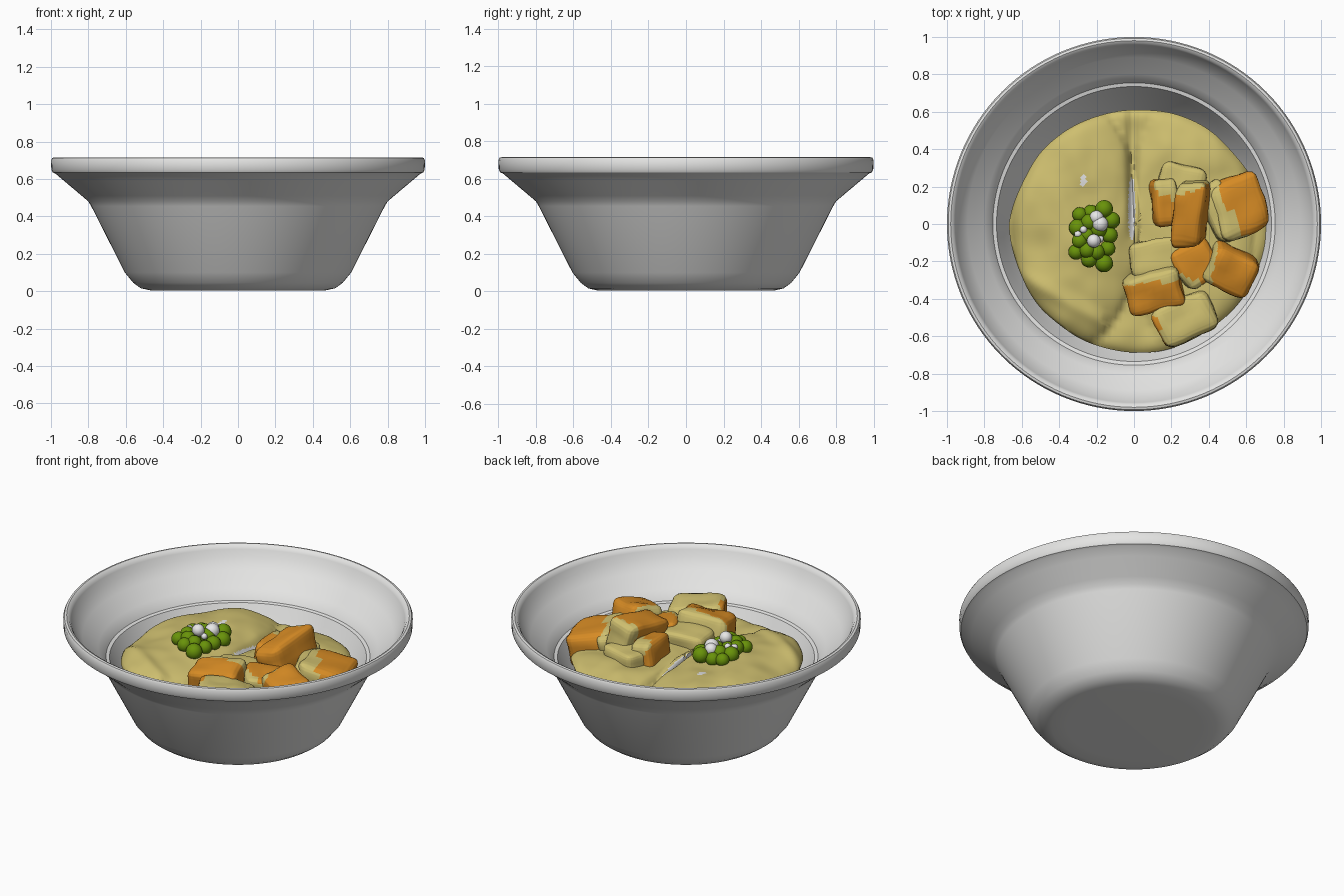
import bpy, bmesh, math, random
from mathutils import Vector, Euler, noise

if "Cube" in bpy.data.objects:
    bpy.data.objects.remove(bpy.data.objects["Cube"])

random.seed(4)

def material(name, rgb):
    m = bpy.data.materials.new(name)
    m.diffuse_color = (*rgb, 1)
    m.use_nodes = True
    m.node_tree.nodes["Principled BSDF"].inputs["Base Color"].default_value = m.diffuse_color
    return m

WHITE = material("white ceramic", (0.78, 0.78, 0.77))
SAUCE = material("curry sauce", (0.62, 0.52, 0.16))
CARROT = material("carrot orange", (0.68, 0.26, 0.018))
PEA = material("pea green", (0.14, 0.29, 0.003))
RICE = material("rice white", (0.8, 0.8, 0.8))

def finish(bm, name, mats, angle=60):
    bmesh.ops.recalc_face_normals(bm, faces=bm.faces)
    me = bpy.data.meshes.new(name)
    bm.to_mesh(me)
    bm.free()
    ob = bpy.data.objects.new(name, me)
    bpy.context.collection.objects.link(ob)
    for m in mats:
        me.materials.append(m)
    bpy.ops.object.select_all(action='DESELECT')
    ob.select_set(True)
    bpy.context.view_layer.objects.active = ob
    bpy.ops.object.shade_smooth_by_angle(angle=math.radians(angle))
    return ob

# Bowl: one lathed profile, outside from the base up and back down the inside
profile = [(0, .004), (.38, .004), (.47, .005), (.52, .016), (.56, .045), (.605, .10),
           (.785, .455), (.80, .48), (.835, .51), (.93, .59), (.975, .628), (.99, .635),
           (.998, .65), (1.0, .70), (.993, .713), (.98, .716), (.965, .708), (.955, .69),
           (.94, .65), (.89, .59), (.80, .515), (.77, .485), (.755, .46), (.735, .455),
           (.70, .385), (.56, .12), (.51, .07), (.44, .055), (0, .055)]
bm = bmesh.new()
vs = [bm.verts.new((r, 0, z)) for r, z in profile]
es = [bm.edges.new(p) for p in zip(vs, vs[1:])]
bmesh.ops.spin(bm, geom=vs + es, cent=(0, 0, 0), axis=(0, 0, 1), angle=2 * math.pi, steps=128)
bmesh.ops.remove_doubles(bm, verts=bm.verts, dist=1e-4)
finish(bm, "bowl", [WHITE], 35)

# Curry surface: polar height field with a rice mound on the left and a cleft
def edge_radius(a):
    wobble = .012 * noise.noise(Vector((math.cos(a) * 2.5, math.sin(a) * 2.5, 7)))
    return .685 + .02 * math.cos(a) - .075 * max(0, math.sin(a)) + wobble

def height(x, y):
    z = .425 + .02 * noise.noise(Vector((x * 4, y * 4, 1)))
    z += .010 * noise.noise(Vector((x * 9, y * 7, 3)))
    m = 1 - ((x + .31) / .34) ** 2 - ((y - .01) / .66) ** 2
    if m > 0:
        z += .095 * m ** .55
    if x > 0:
        z += .055 * max(0, 1 - ((x - .3) / .34) ** 2 - (y / .7) ** 2) ** .6
    if y > -.1:
        z -= .035 * math.exp(-((x + .01) / .025) ** 2) * min(1, (y + .1) * 6)
    # ridge near the front left of the mound
    z += .018 * math.exp(-((y + .42 + .55 * (x + .35)) / .05) ** 2) * (x < -.15)
    return z

bm = bmesh.new()
N, R = 160, 56
rings = []
for j in range(1, R + 2):
    ring = []
    for i in range(N):
        a = 2 * math.pi * i / N
        t = min(j, R) / R
        r = edge_radius(a) * t
        x, y = r * math.cos(a), r * math.sin(a)
        z = height(x, y) - .03 * t ** 24
        if j > R:
            x, y, z = x * .9, y * .9, .24
        ring.append(bm.verts.new((x, y, z)))
    rings.append(ring)
centre = bm.verts.new((0, 0, height(0, 0)))
for i in range(N):
    k = (i + 1) % N
    bm.faces.new((centre, rings[0][i], rings[0][k]))
    for a, b in zip(rings, rings[1:]):
        bm.faces.new((a[i], b[i], b[k], a[k]))
# bare rice shows in the cleft and at a small spot on the mound
for f in bm.faces:
    c = f.calc_center_median()
    slit = ((c.x + .012) / .019) ** 2 + ((c.y - .08) / .17) ** 2 < 1
    spot = ((c.x + .27) / .018) ** 2 + ((c.y - .23) / .03) ** 2 < 1
    f.material_index = int(slit or spot)
finish(bm, "curry_surface", [SAUCE, RICE])

# Vegetable chunks: rounded irregular blocks, partly coated in sauce
def chunk(name, loc, size, rot, coat=None, level=0.0):
    """coat: direction of the sauce-covered side, level: where the coating starts."""
    bm = bmesh.new()
    bmesh.ops.create_cube(bm, size=2)
    for v in bm.verts:
        v.co *= random.uniform(.9, 1.1)
    bmesh.ops.bevel(bm, geom=bm.edges[:], offset=.38, segments=3, profile=.5, affect='EDGES')
    bmesh.ops.subdivide_edges(bm, edges=bm.edges[:], cuts=3, use_grid_fill=True)
    e = Euler([math.radians(d) for d in rot])
    for v in bm.verts:
        p = Vector([c * s for c, s in zip(v.co, size)])
        p.rotate(e)
        p += p.normalized() * .018 * noise.noise(p * 9 + Vector(loc) * 5)
        v.co = p + Vector(loc)
    for f in bm.faces:
        c = (f.calc_center_median() - Vector(loc)) / max(size)
        wave = .2 * noise.noise(c * 2.5)
        if coat and c.dot(Vector(coat).normalized()) + wave > level:
            f.material_index = 1
    finish(bm, name, [CARROT, SAUCE])

chunk("carrot_back_left", (.16, .11, .49), (.065, .13, .09), (0, 10, 5), (.4, .5, .6), .65)
chunk("carrot_tall", (.305, .05, .54), (.085, .18, .11), (8, -12, -8), (-.3, 1, .1), .75)
chunk("carrot_back_right", (.55, .09, .45), (.14, .155, .10), (0, 14, 18), (-.8, -.5, .1), .35)
chunk("carrot_right", (.52, -.25, .475), (.135, .115, .10), (10, 8, -25), (-1, .1, .1), .75)
chunk("carrot_front", (.11, -.35, .475), (.145, .105, .10), (12, -5, 14), (-.1, .9, .4), .5)
chunk("carrot_middle", (.33, -.21, .46), (.11, .12, .08), (5, 5, 30), (-.3, -.8, 0), .7)
chunk("potato_front", (.27, -.51, .465), (.165, .115, .09), (0, 5, 24), (1, .4, .5), -.55)
chunk("potato_back", (.25, .22, .47), (.12, .095, .07), (0, 0, -15), (0, 0, 1), -2)
chunk("potato_inner", (.12, -.18, .47), (.14, .10, .065), (0, 0, 10), (0, 0, 1), -2)
chunk("potato_side", (.45, .06, .47), (.07, .15, .08), (0, 10, 25), (0, 0, 1), -2)

# Pea garnish with a few white grains, in a small heap on the mound
def balls(name, spots, radius, mat):
    bm = bmesh.new()
    for x, y, dz in spots:
        res = bmesh.ops.create_icosphere(bm, subdivisions=3, radius=radius * random.uniform(.9, 1.1))
        bmesh.ops.translate(bm, verts=res["verts"], vec=(x, y, height(x, y) + dz))
    finish(bm, name, [mat])

balls("peas", [(-.29, .05, .02), (-.23, .06, .02), (-.16, .08, .035), (-.12, .02, .02),
               (-.13, -.06, .02), (-.30, -.02, .02), (-.24, .01, .035), (-.19, -.03, .03),
               (-.29, -.09, .03), (-.31, -.15, .02), (-.25, -.14, .035), (-.14, -.13, .02),
               (-.20, -.15, .03), (-.16, -.21, .02), (-.24, -.19, .02), (-.25, -.06, .03)], .044, PEA)
balls("white_garnish", [(-.215, -.09, .08), (-.20, .035, .06), (-.18, .0, .06)], .04, RICE)
balls("white_crumbs", [(-.30, -.055, .05), (-.27, -.03, .06), (-.18, -.08, .05)], .02, RICE)
